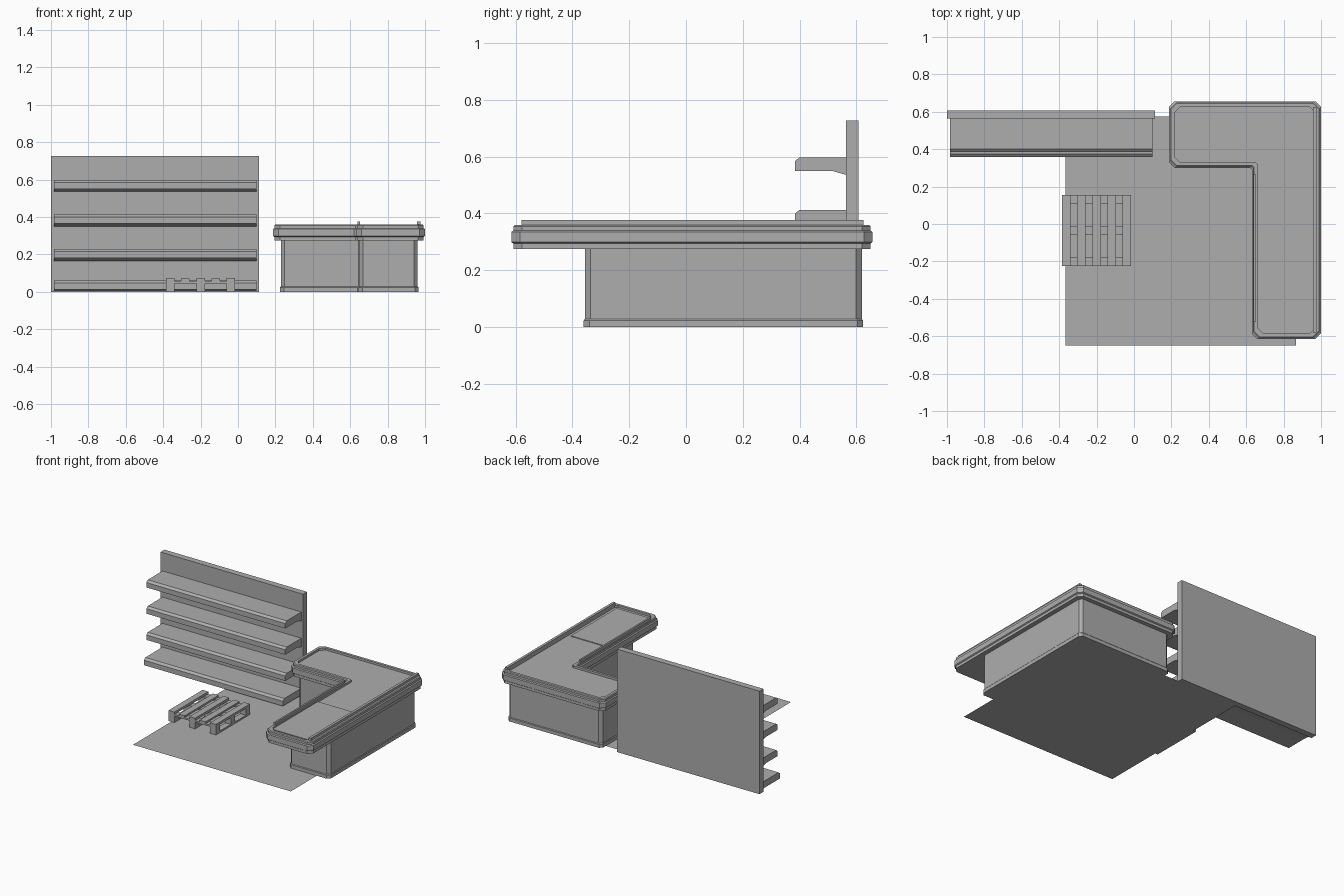
import bpy, bmesh

if "Cube" in bpy.data.objects:
    bpy.data.objects.remove(bpy.data.objects["Cube"])

grey = bpy.data.materials.new("plain grey")
grey.diffuse_color = (0.42, 0.42, 0.42, 1)
grey.use_nodes = True
grey.node_tree.nodes["Principled BSDF"].inputs["Base Color"].default_value = grey.diffuse_color


def finish(name, bm):
    bmesh.ops.recalc_face_normals(bm, faces=bm.faces)
    me = bpy.data.meshes.new(name)
    bm.to_mesh(me)
    bm.free()
    me.materials.append(grey)
    ob = bpy.data.objects.new(name, me)
    bpy.context.collection.objects.link(ob)
    return ob


def add_box(bm, x, y, z):
    vs = bmesh.ops.create_cube(bm, size=1)["verts"]
    for v in vs:
        v.co = [r[0] + (c + 0.5) * (r[1] - r[0]) for c, r in zip(v.co, (x, y, z))]


def box(name, x, y, z):
    bm = bmesh.new()
    add_box(bm, x, y, z)
    return finish(name, bm)


def l_outline(x0, xm, x1, y0, ym, y1, d, chamfer):
    """L-shaped outline inset by d, with every corner chamfered."""
    x0, xm, x1, y0, ym, y1 = x0 + d, xm + d, x1 - d, y0 + d, ym + d, y1 - d
    pts = [(xm, y0), (x1, y0), (x1, y1), (x0, y1), (x0, ym), (xm, ym)]
    out = []
    for i, (px, py) in enumerate(pts):
        c = chamfer * (0.3 if i == 5 else 1)
        for qx, qy in (pts[i - 1], pts[(i + 1) % 6]):
            l = abs(qx - px) + abs(qy - py)
            out.append((px + (qx - px) / l * c, py + (qy - py) / l * c))
    return out


def l_loft(name, dims, chamfer, profile):
    """Stack inset L outlines following an (inset, height) profile."""
    bm = bmesh.new()
    rings = [[bm.verts.new((x, y, z)) for x, y in l_outline(*dims, d, chamfer)]
             for d, z in profile]
    for a, b in zip(rings, rings[1:]):
        for i in range(len(a)):
            j = (i + 1) % len(a)
            bm.faces.new((a[i], a[j], b[j], b[i]))
    bm.faces.new(rings[0])
    bm.faces.new(rings[-1])
    return finish(name, bm)


# Checkout counter: base with skirting, bumper-edged top with a sunken surface
l_loft("counter_base", (0.225, 0.645, 0.965, -0.36, 0.335, 0.623), 0.02,
       [(0, 0), (0, 0.024), (0.004, 0.029), (0.004, 0.28)])
l_loft("counter_top", (0.187, 0.63, 1.0, -0.615, 0.30, 0.656), 0.03,
       [(0.007, 0.275), (0.007, 0.294), (0, 0.299), (0, 0.335), (0.007, 0.34),
        (0.007, 0.355), (0.012, 0.36), (0.03, 0.36), (0.03, 0.345)])
box("conveyor_belt", (0.66, 0.935), (-0.56, -0.05), (0.34, 0.35))
box("outer_rail", (0.957, 0.975), (-0.58, 0.625), (0.34, 0.377))
box("inner_rail", (0.64, 0.652), (-0.52, 0.265), (0.34, 0.377))

# Wall shelving: back panel and four bracketed shelves, lowest one deeper
box("shelf_back_panel", (-1.0, 0.113), (0.564, 0.608), (0, 0.727))
for n, (top, front) in enumerate([(0.06, 0.357), (0.228, 0.384), (0.413, 0.384), (0.598, 0.384)]):
    low = top - 0.048
    back = low - (0.016 if n else 0.004)
    profile = [(front, low), (0.515, low), (0.57, back), (0.57, top),
               (front + 0.016, top), (front, top - 0.013)]
    bm = bmesh.new()
    f = bm.faces.new([bm.verts.new((-0.985, y, z)) for y, z in profile])
    ext = bmesh.ops.extrude_face_region(bm, geom=[f], use_keep_orig=True)["geom"]
    for v in ext:
        if isinstance(v, bmesh.types.BMVert):
            v.co.x = 0.1
    finish("shelf_%d" % (n + 1), bm)

# Floor sheet
bm = bmesh.new()
bm.faces.new([bm.verts.new(p) for p in
              ((-0.365, -0.65, 0), (0.867, -0.65, 0), (0.867, 0.574, 0), (-0.365, 0.574, 0))])
finish("floor_sheet", bm)

# Pallet: top slats, cross boards, and three runners with blocks
bm = bmesh.new()
y_rows = [(-0.225, -0.18), (-0.058, -0.012), (0.11, 0.154)]
for i in range(5):
    x = -0.385 + i * 0.0812
    add_box(bm, (x, x + 0.045), (-0.225, 0.154), (0.058, 0.075 if i % 2 == 0 else 0.071))
    if i % 2 == 0:
        add_box(bm, (x, x + 0.045), (-0.225, 0.154), (0, 0.011))
        for y in y_rows:
            add_box(bm, (x, x + 0.045), y, (0.011, 0.046))
for y in y_rows:
    add_box(bm, (-0.385, -0.015), y, (0.046, 0.058))
finish("pallet", bm)
